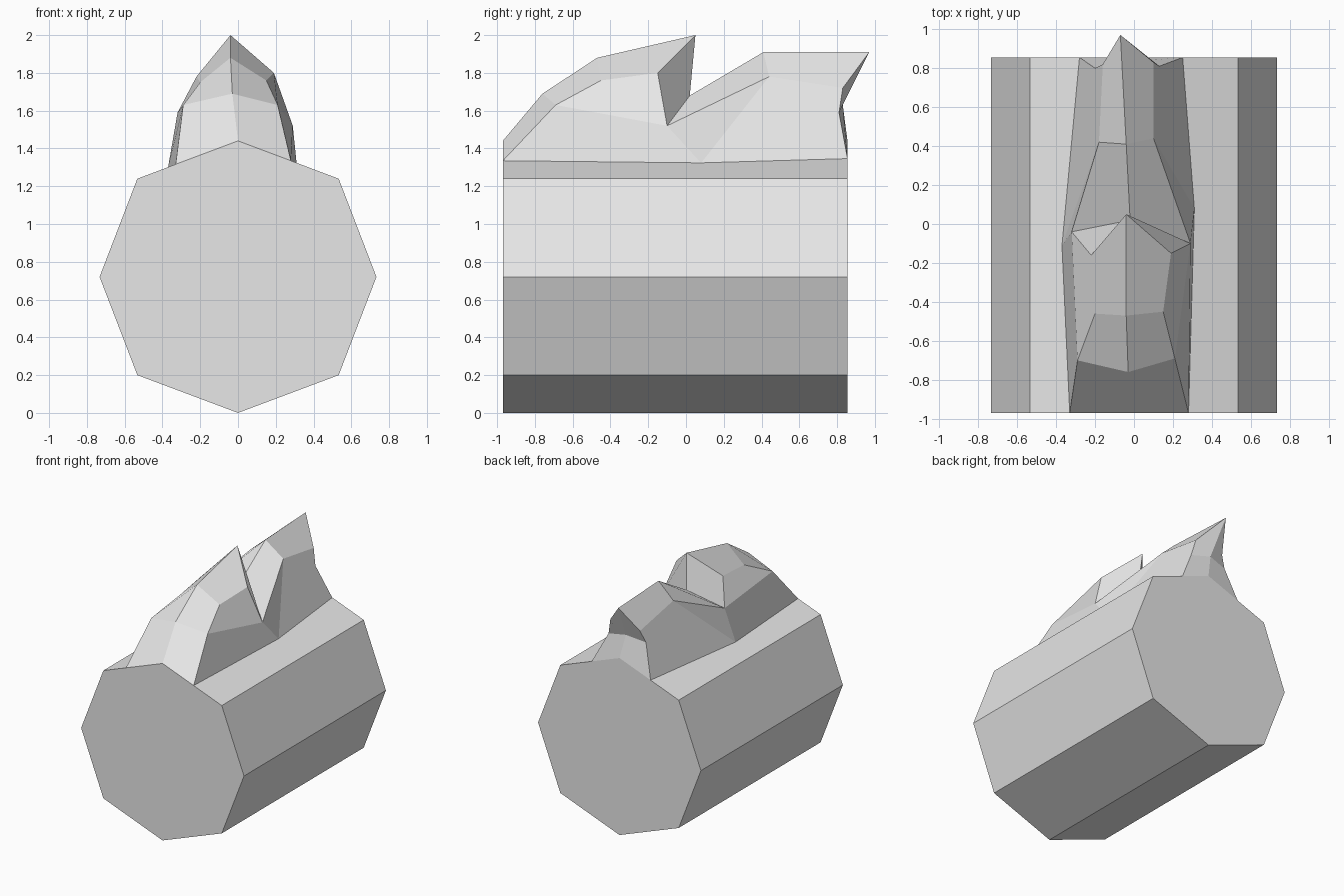
import bpy
import bmesh
import math
from mathutils import Vector

default_cube = bpy.data.objects.get("Cube")
if default_cube:
    bpy.data.objects.remove(default_cube, do_unlink=True)

FRONT, BACK = -0.97, 0.855
RADIUS = 0.72

# Single stone grey for everything
grey = bpy.data.materials.new("light_grey")
grey.use_nodes = True
grey.diffuse_color = (0.8, 0.8, 0.8, 1)
shader = next(n for n in grey.node_tree.nodes if n.type == 'BSDF_PRINCIPLED')
shader.inputs["Base Color"].default_value = grey.diffuse_color


def make_object(name, bm):
    mesh = bpy.data.meshes.new(name)
    bm.to_mesh(mesh)
    bm.free()
    mesh.materials.append(grey)
    obj = bpy.data.objects.new(name, mesh)
    bpy.context.collection.objects.link(obj)
    return obj


def on_body(x, y):
    """Point on the sloping top of the body."""
    return (x, y, 2 * RADIUS - abs(x) * math.tan(math.pi / 8) * 0.91)


# Eight-sided body lying along y, standing on one corner
bm = bmesh.new()
ring = []
for i in range(8):
    angle = math.pi * i / 4
    x = math.sin(angle) * 0.733
    z = RADIUS - math.cos(angle) * RADIUS
    if i % 4 in (1, 3):
        x = math.copysign(0.533, x)
        z = RADIUS + math.copysign(0.52, z - RADIUS)
    ring.append(bm.verts.new((x, FRONT, z)))
cap = bm.faces.new(ring)
extruded = bmesh.ops.extrude_face_region(bm, geom=[cap], use_keep_orig=True)
moved = [g for g in extruded["geom"] if isinstance(g, bmesh.types.BMVert)]
bmesh.ops.translate(bm, verts=moved, vec=Vector((0, BACK - FRONT, 0)))
bmesh.ops.recalc_face_normals(bm, faces=bm.faces)
make_object("octagonal_body", bm)

# Crest points along the centre line, front to back
centre = {
    "toe": on_body(0, FRONT),
    "brow": (-0.03, -0.76, 1.69),
    "crown": (-0.04, -0.47, 1.88),
    "front_tip": (-0.04, 0.05, 2.0),
    "notch_ridge": (-0.02, 0.02, 1.68),
    "rear_crown": (-0.04, 0.41, 1.91),
    "rear_tip": (-0.07, 0.97, 1.91),
    "tail": (-0.04, 0.83, 1.63),
    "heel": on_body(0, BACK),
}

# Crest points on each flank, slightly different on the two sides
flank_plus = {
    "base_front": on_body(0.28, FRONT),
    "base_mid": on_body(0.31, 0.08),
    "base_back": on_body(0.25, BACK),
    "cheek": (0.21, -0.69, 1.63),
    "shoulder": (0.15, -0.45, 1.76),
    "notch_top": (0.19, -0.15, 1.8),
    "notch_low": (0.29, -0.1, 1.52),
    "rear_shoulder": (0.1, 0.44, 1.78),
    "rear_upper": (0.1, 0.83, 1.72),
    "rear_lower": (0.13, 0.81, 1.59),
}
flank_minus = {
    "base_front": on_body(-0.33, FRONT),
    "base_mid": on_body(-0.37, -0.11),
    "base_back": on_body(-0.28, BACK),
    "cheek": (-0.29, -0.7, 1.63),
    "shoulder": (-0.2, -0.46, 1.75),
    "notch_top": (-0.22, -0.16, 1.78),
    "notch_low": (-0.32, -0.04, 1.59),
    "rear_shoulder": (-0.18, 0.42, 1.79),
    "rear_upper": (-0.16, 0.82, 1.69),
    "rear_lower": (-0.2, 0.8, 1.6),
}

# Facets of one half, shared by both sides
facets = [
    "toe base_front cheek brow",
    "brow cheek shoulder crown",
    "crown shoulder notch_top front_tip",
    "front_tip notch_top notch_low notch_ridge",
    "cheek notch_low notch_top shoulder",
    "base_front base_mid notch_low cheek",
    "notch_ridge notch_low rear_shoulder rear_crown",
    "rear_crown rear_shoulder rear_upper rear_tip",
    "base_mid rear_shoulder notch_low",
    "base_mid base_back rear_lower rear_upper rear_shoulder",
    "rear_tip rear_upper rear_lower tail",
    "tail rear_lower base_back heel",
]

# Notched crest built on top of the body
bm = bmesh.new()
middle = {name: bm.verts.new(p) for name, p in centre.items()}
for flank, flip in ((flank_plus, False), (flank_minus, True)):
    verts = dict(middle)
    verts.update({name: bm.verts.new(p) for name, p in flank.items()})
    for facet in facets:
        corners = [verts[name] for name in facet.split()]
        bm.faces.new(corners[::-1] if flip else corners)
make_object("notched_crest", bm)
